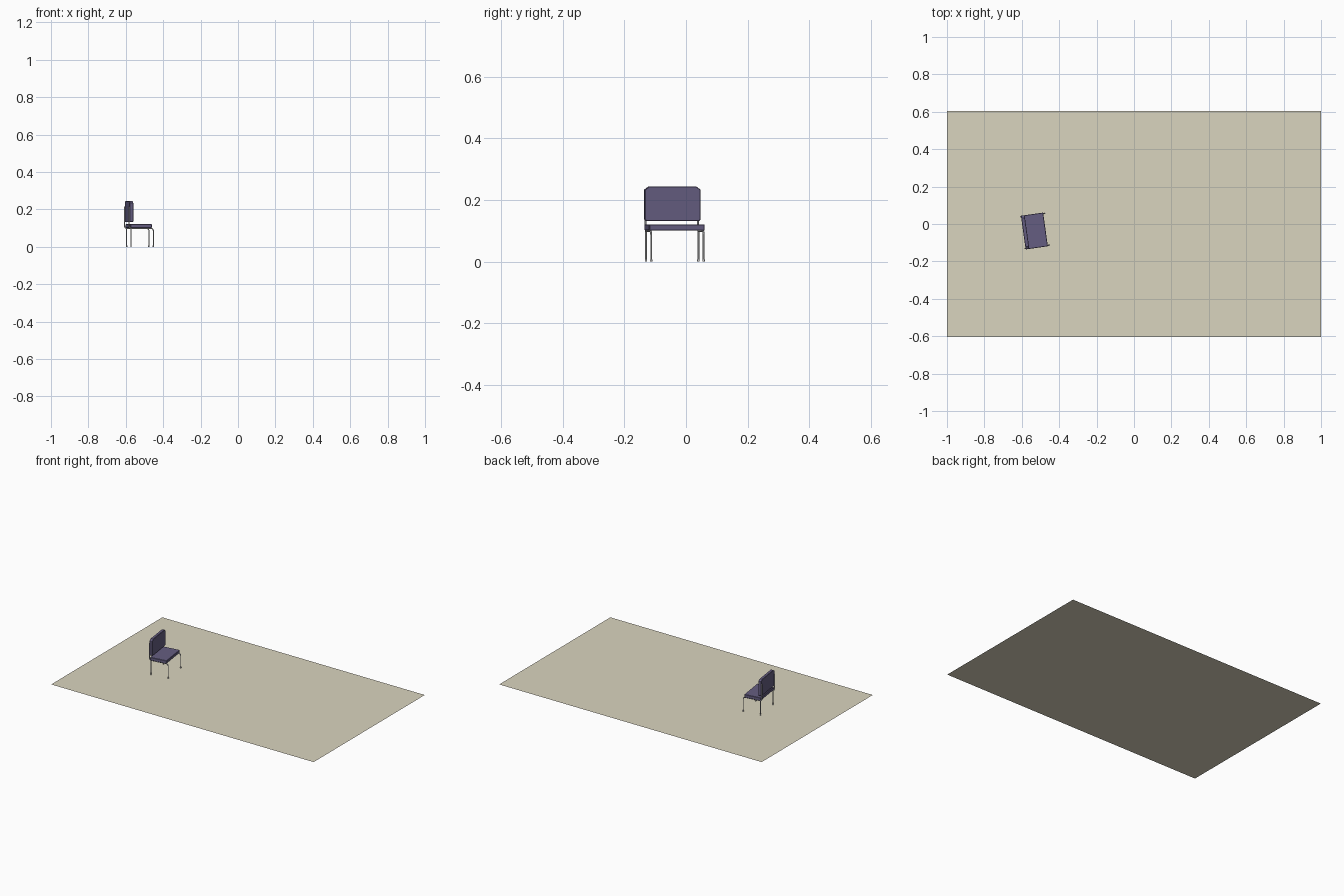
import bpy, bmesh, math
from mathutils import Matrix, Vector

if "Cube" in bpy.data.objects:
    bpy.data.objects.remove(bpy.data.objects["Cube"])

# Chair frame: local x is forward, local y is sideways, turned 8 degrees
PLACE = Matrix.Translation((-0.593, -0.046, 0)) @ Matrix.Rotation(math.radians(8), 4, 'Z')


def material(name, rgb):
    m = bpy.data.materials.new(name)
    m.diffuse_color = (*rgb, 1)
    m.use_nodes = True
    m.node_tree.nodes["Principled BSDF"].inputs["Base Color"].default_value = m.diffuse_color
    return m


FABRIC = material("purple_fabric", (0.13, 0.11, 0.22))
CARPET = material("beige_floor", (0.70, 0.66, 0.52))


def finish(bm, name, mat=None, place=PLACE):
    bmesh.ops.recalc_face_normals(bm, faces=bm.faces)
    me = bpy.data.meshes.new(name)
    bm.to_mesh(me)
    bm.free()
    ob = bpy.data.objects.new(name, me)
    bpy.context.collection.objects.link(ob)
    ob.matrix_world = place
    if mat:
        me.materials.append(mat)
    return ob


def slab(name, outline, offset, bevel):
    """Extrude a closed outline by an offset and soften its rims."""
    bm = bmesh.new()
    face = bm.faces.new([bm.verts.new(p) for p in outline])
    ext = bmesh.ops.extrude_face_region(bm, geom=[face])
    bmesh.ops.translate(bm, vec=offset,
                        verts=[v for v in ext["geom"] if isinstance(v, bmesh.types.BMVert)])
    ob = finish(bm, name, FABRIC)
    mod = ob.modifiers.new("soft_edge", 'BEVEL')
    mod.width, mod.segments = bevel, 1
    mod.limit_method, mod.angle_limit = 'ANGLE', math.radians(60)
    return ob


def tube(name, path, radius=0.003, sides=8):
    """Sweep a ring along a path lying in a plane of constant y."""
    bm = bmesh.new()
    pts = [Vector(p) for p in path]
    rings = []
    side = Vector((0, 1, 0))
    for i, p in enumerate(pts):
        t = (pts[min(i + 1, len(pts) - 1)] - pts[max(i - 1, 0)]).normalized()
        n = t.cross(side)
        rings.append([bm.verts.new(p + radius * (math.cos(a) * n + math.sin(a) * side))
                      for a in (2 * math.pi * k / sides for k in range(sides))])
    for a, b in zip(rings, rings[1:]):
        for k in range(sides):
            j = (k + 1) % sides
            bm.faces.new((a[k], a[j], b[j], b[k]))
    bm.faces.new(rings[0])
    bm.faces.new(rings[-1])
    ob = finish(bm, name)
    for f in ob.data.polygons:
        f.use_smooth = len(f.vertices) == 4


def arc(cx, cz, r, a0, a1, y, steps=5):
    return [(cx + r * math.cos(a), y, cz + r * math.sin(a))
            for a in (math.radians(a0 + (a1 - a0) * i / steps) for i in range(steps + 1))]


# Floor
bm = bmesh.new()
bm.faces.new([bm.verts.new((x, y, 0)) for x, y in
              ((-1, -0.605), (1, -0.605), (1, 0.605), (-1, 0.605))])
finish(bm, "floor", CARPET, Matrix())

# Seat cushion
slab("seat", [(0.005, -0.091, 0.101), (0.121, -0.091, 0.101),
              (0.121, 0.091, 0.101), (0.005, 0.091, 0.101)], (0, 0, 0.020), 0.002)

# Backrest cushion with cut corners
h, lo, hi, c, d = 0.091, 0.132, 0.244, 0.014, 0.004
slab("backrest", [(0.001, y, z) for y, z in
                  ((-h + d, lo), (h - d, lo), (h, lo + d), (h, hi - c + 0.004),
                   (h - c, hi), (-h + c, hi), (-h, hi - c + 0.004), (-h, lo + d))],
     (0.020, 0, 0), 0.002)

# Tubular frame and feet on both sides
for tag, y in (("left", 0.086), ("right", -0.086)):
    r, zb = 0.014, 0.099
    path = [(-0.002, y, 0.215)]
    path += arc(-0.002 + r, zb + r, r, 180, 270, y)
    path += arc(0.130 - r, zb - r, r, 90, 0, y)
    path += [(0.130, y, 0)]
    tube(tag + "_side_frame", path)
    tube(tag + "_back_leg", [(0.009, y, zb), (0.009, y, 0)])
    for part, x in (("front", 0.130), ("back", 0.009)):
        tube(f"{tag}_{part}_foot", [(x, y, 0), (x, y, 0.007)], 0.004)
